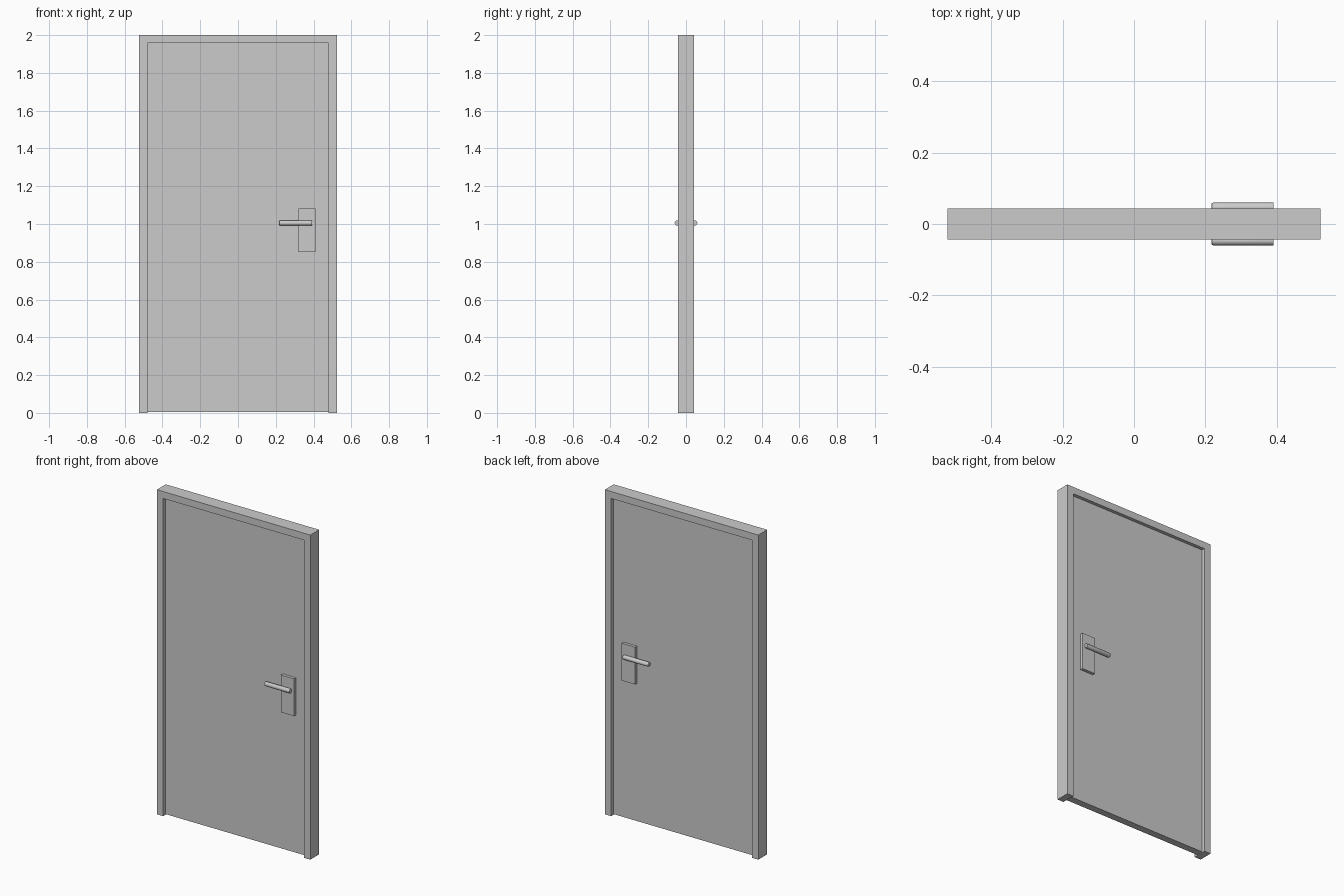
import bpy
import bmesh
import math
from mathutils import Matrix

if "Cube" in bpy.data.objects:
    bpy.data.objects.remove(bpy.data.objects["Cube"], do_unlink=True)

# Single plain grey finish
grey = bpy.data.materials.new("plain grey")
grey.use_nodes = True
COLOUR = (0.6, 0.6, 0.6, 1)
grey.diffuse_color = COLOUR
grey.node_tree.nodes["Principled BSDF"].inputs["Base Color"].default_value = COLOUR

HALF_WIDTH, HALF_DEPTH, HEIGHT, JAMB = 0.523, 0.043, 2.0, 0.043
DOOR_DEPTH = 0.022


def add_part(name, bm):
    bmesh.ops.recalc_face_normals(bm, faces=bm.faces)
    mesh = bpy.data.meshes.new(name)
    bm.to_mesh(mesh)
    bm.free()
    mesh.materials.append(grey)
    obj = bpy.data.objects.new(name, mesh)
    bpy.context.collection.objects.link(obj)
    return obj


def extrude_profile(name, points, y0, y1):
    """Extrude an outline in the xz plane from y0 to y1."""
    bm = bmesh.new()
    face = bm.faces.new([bm.verts.new((x, y0, z)) for x, z in points])
    result = bmesh.ops.extrude_face_region(bm, geom=[face])
    verts = [v for v in result["geom"] if isinstance(v, bmesh.types.BMVert)]
    bmesh.ops.translate(bm, verts=verts, vec=(0, y1 - y0, 0))
    return add_part(name, bm)


def rectangle(x0, x1, z0, z1):
    return [(x0, z0), (x1, z0), (x1, z1), (x0, z1)]


# Frame: two jambs and a head in one piece, open at the bottom
w, inner, head = HALF_WIDTH, HALF_WIDTH - JAMB, HEIGHT - JAMB
extrude_profile("door_frame",
                [(-w, 0), (-w, HEIGHT), (w, HEIGHT), (w, 0),
                 (inner, 0), (inner, head), (-inner, head), (-inner, 0)],
                -HALF_DEPTH, HALF_DEPTH)

# Door leaf, recessed on both sides
extrude_profile("door_leaf", rectangle(-inner, inner, 0.005, head),
                -DOOR_DEPTH, DOOR_DEPTH)

# A plate and a lever on each face of the door
for side, label in ((-1, "front"), (1, "back")):
    extrude_profile(label + "_handle_plate", rectangle(0.32, 0.41, 0.853, 1.083),
                    side * DOOR_DEPTH, side * 0.04)

    # Round lever with a softened free end
    bm = bmesh.new()
    bmesh.ops.create_cone(bm, cap_ends=True, segments=20, radius1=0.0135,
                          radius2=0.0135, depth=0.174,
                          matrix=Matrix.Rotation(math.pi / 2, 4, "Y"))
    tip = [e for e in bm.edges if all(v.co.x < 0 for v in e.verts)]
    bmesh.ops.bevel(bm, geom=tip, offset=0.006, segments=2,
                    profile=0.5, affect="EDGES")
    bmesh.ops.translate(bm, verts=bm.verts, vec=(0.304, side * 0.0465, 1.005))
    lever = add_part(label + "_handle_lever", bm)
    bpy.ops.object.select_all(action="DESELECT")
    lever.select_set(True)
    bpy.context.view_layer.objects.active = lever
    bpy.ops.object.shade_smooth_by_angle(angle=math.radians(35))
